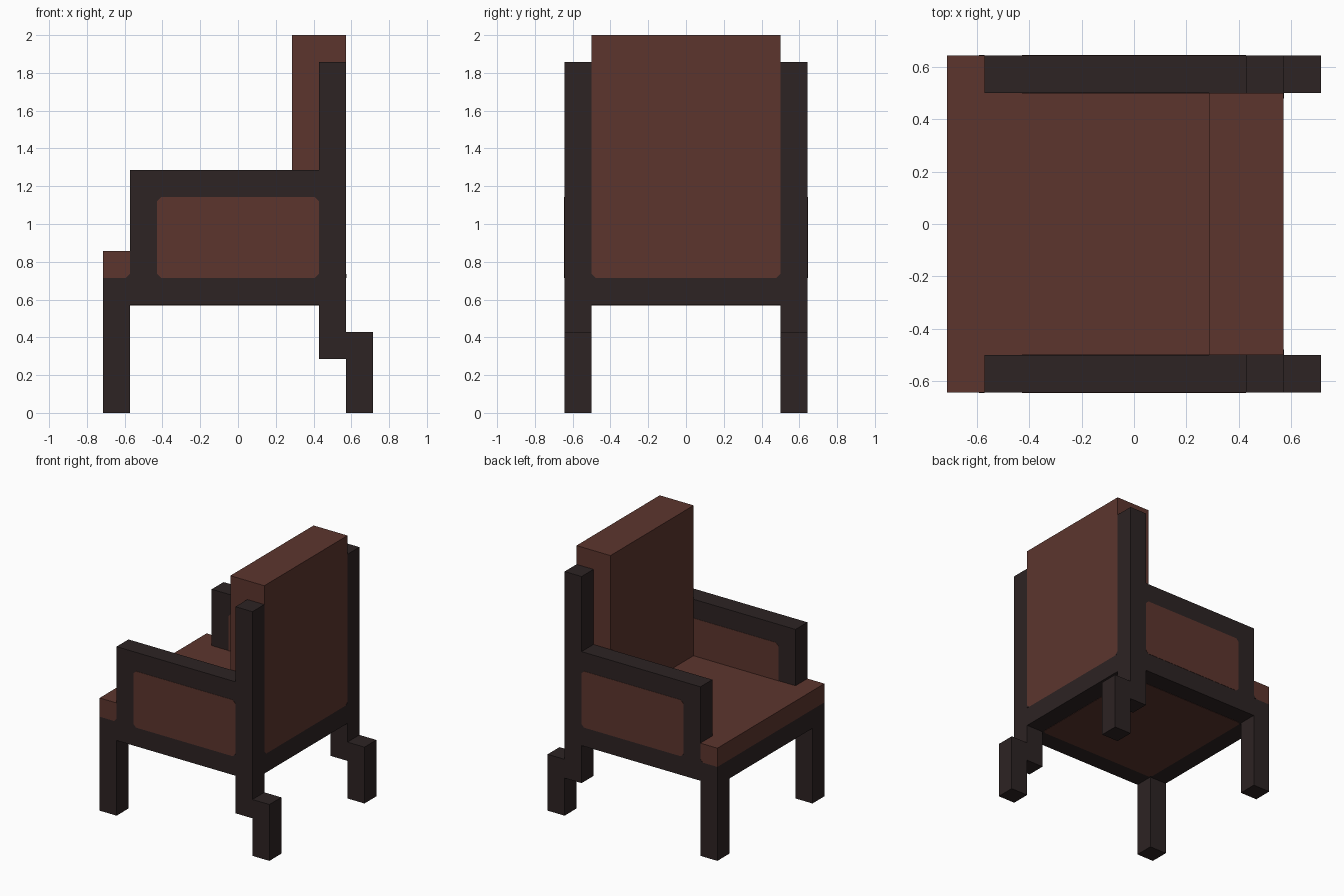
import bpy
import bmesh

cube = bpy.data.objects.get("Cube")
if cube:
    bpy.data.objects.remove(cube, do_unlink=True)

U = 1 / 7        # one design unit: the thickness of every timber
PLATE = 0.014    # thickness of surface plates, in design units
BEVEL = 0.15     # clipped corner size, in design units


def material(name, rgb):
    mat = bpy.data.materials.new(name)
    mat.use_nodes = True
    colour = (*rgb, 1)
    mat.diffuse_color = colour
    bsdf = mat.node_tree.nodes["Principled BSDF"]
    bsdf.inputs["Base Color"].default_value = colour
    return mat


WOOD = material("dark wood", (0.026, 0.0168, 0.0168))
LEATHER = material("brown leather", (0.107, 0.036, 0.027))


def prism(name, profile, axis, low, high, mat):
    """Extrude a flat profile along an axis from low to high."""
    place = {"x": lambda a, b: (low, a, b),
             "y": lambda a, b: (a, low, b),
             "z": lambda a, b: (a, b, low)}[axis]
    bm = bmesh.new()
    face = bm.faces.new([bm.verts.new(place(a, b)) for a, b in profile])
    moved = bmesh.ops.extrude_face_region(bm, geom=[face])["geom"]
    for v in moved:
        if isinstance(v, bmesh.types.BMVert):
            v.co["xyz".index(axis)] = high
    bmesh.ops.recalc_face_normals(bm, faces=bm.faces)
    bmesh.ops.scale(bm, vec=(U, U, U), verts=bm.verts)
    mesh = bpy.data.meshes.new(name)
    bm.to_mesh(mesh)
    bm.free()
    mesh.materials.append(mat)
    obj = bpy.data.objects.new(name, mesh)
    bpy.context.collection.objects.link(obj)
    return obj


def rect(a0, a1, b0, b1):
    return [(a0, b0), (a1, b0), (a1, b1), (a0, b1)]


def clipped_rect(a0, a1, b0, b1, c=BEVEL):
    return [(a0 + c, b0), (a1 - c, b0), (a1, b0 + c), (a1, b1 - c),
            (a1 - c, b1), (a0 + c, b1), (a0, b1 - c), (a0, b0 + c)]


def corner(a, b, direction):
    return [(a, b), (a + direction * BEVEL, b), (a, b + BEVEL)]


# Side frame outline: front leg, rail, arm, back post and stepped back foot
frame = [(-5, 0), (-4, 0), (-4, 4), (3, 4), (3, 2), (4, 2), (4, 0), (5, 0),
         (5, 3), (4, 3), (4, 13), (3, 13), (3, 9), (-4, 9), (-4, 5), (-5, 5)]

for side, label in ((-1, "right"), (1, "left")):
    inner, outer = side * 3.5, side * 4.5
    prism(f"{label}_side_frame", frame, "y", inner, outer, WOOD)
    # Arm panel, showing on both faces of the frame
    prism(f"{label}_arm_panel", clipped_rect(-3, 3, 5, 8), "y",
          inner - side * PLATE, outer + side * PLATE, LEATHER)
    # Small wooden corners where frame meets upholstery
    prism(f"{label}_seat_corner", corner(-4, 5, -1), "y",
          outer, outer + side * PLATE, WOOD)
    prism(f"{label}_back_corner", corner(inner, 5, -side), "x",
          4, 4 + PLATE, WOOD)

# Base between the side frames, with its underside panel
prism("seat_base", rect(-5, 4, -3.5, 3.5), "z", 4, 5, WOOD)
prism("underside_panel", clipped_rect(-4, 3, -3.5, 3.5), "z",
      4 - PLATE, 4, LEATHER)

# Seat cushion, widening in front of the arms
seat = [(-5, -4.5), (-4, -4.5), (-4, -3.5), (2, -3.5),
        (2, 3.5), (-4, 3.5), (-4, 4.5), (-5, 4.5)]
prism("seat_cushion", seat, "z", 5, 6, LEATHER)

# Tall backrest
prism("back_cushion", rect(2, 4, -3.5, 3.5), "z", 5, 14, LEATHER)
